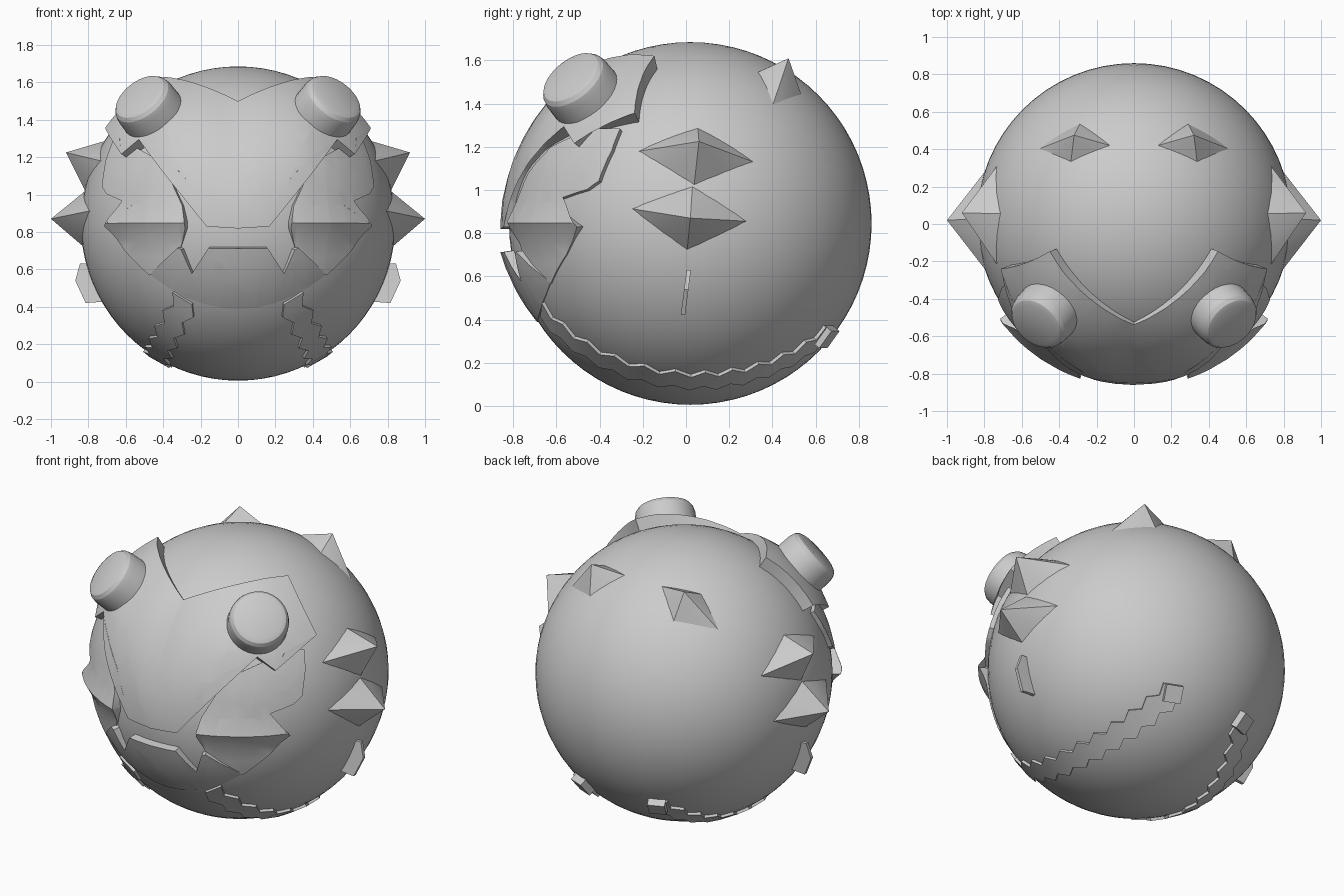
import bpy, bmesh, math
from mathutils import Vector

if "Cube" in bpy.data.objects:
    bpy.data.objects.remove(bpy.data.objects["Cube"])

R = 0.84
C = Vector((0, 0.02, 0.845))

grey = bpy.data.materials.new("plain grey")
grey.use_nodes = True
grey.diffuse_color = (0.6, 0.6, 0.6, 1)
grey.node_tree.nodes["Principled BSDF"].inputs["Base Color"].default_value = (0.6, 0.6, 0.6, 1)


def finish(name, bm, angle=30):
    bmesh.ops.recalc_face_normals(bm, faces=bm.faces)
    me = bpy.data.meshes.new(name)
    bm.to_mesh(me)
    bm.free()
    me.materials.append(grey)
    me.polygons.foreach_set("use_smooth", [True] * len(me.polygons))
    me.set_sharp_from_angle(angle=math.radians(angle))
    ob = bpy.data.objects.new(name, me)
    bpy.context.scene.collection.objects.link(ob)
    return ob


def clamp(t):
    return max(0.0, min(1.0, t))


def depth(a, b):
    return math.sqrt(max(R * R - a * a - b * b, 0.001))


# Points on the ball, found from two coordinates
def front(x, z):
    return Vector((x, C.y - depth(x, z - C.z), z))


def side(y, z):
    return Vector((-depth(y - C.y, z - C.z), y, z))


def above(x, y):
    return Vector((x, y, C.z + depth(x, y - C.y)))


def mirror(p):
    return Vector((-p.x, p.y, p.z))


def plate(name, points, height):
    """Raised curved plate on the front of the ball; height(x, z) is its thickness."""
    bm = bmesh.new()
    vs = []
    for p in points:
        d = (Vector(p) - C).normalized()
        vs.append(bm.verts.new((d.x / (1 - d.y), 0, d.z / (1 - d.y))))
    bmesh.ops.triangulate(bm, faces=[bm.faces.new(vs)])
    for axis in (Vector((1, 0, 0)), Vector((0, 0, 1))):
        for i in range(-16, 17):
            bmesh.ops.bisect_plane(bm, geom=bm.verts[:] + bm.edges[:] + bm.faces[:],
                                   plane_co=axis * (i * 0.06 + 0.001), plane_no=axis)
    rim = [e for e in bm.edges if e.is_boundary]
    outer = bm.verts[:]
    wall = bmesh.ops.extrude_edge_only(bm, edges=rim)["geom"]
    inner = {v for v in wall if isinstance(v, bmesh.types.BMVert)}
    for v in outer + list(inner):
        u, w = v.co.x, v.co.z
        s = u * u + w * w
        d = Vector((2 * u, s - 1, 2 * w)) / (1 + s)
        p = C + d * R
        v.co = C + d * (R - 0.02 if v in inner else R + height(p.x, p.z))
    return finish(name, bm)


def spike(name, base, tip):
    """Four-sided spike whose foot follows the ball."""
    bm = bmesh.new()
    ring = []
    for a, b in zip(base, base[1:] + base[:1]):
        for k in range(5):
            d = (a.lerp(b, k / 5) - C).normalized()
            ring.append(bm.verts.new(C + d * (R - 0.005)))
    apex = bm.verts.new(tip)
    for a, b in zip(ring, ring[1:] + ring[:1]):
        bm.faces.new((a, b, apex))
    return finish(name, bm, 25)


# Body
bm = bmesh.new()
bmesh.ops.create_uvsphere(bm, u_segments=64, v_segments=40, radius=R)
bmesh.ops.translate(bm, verts=bm.verts, vec=C)
finish("body", bm)

# Brow and snout plate
half = [Vector((-0.42, -0.135, 1.57)), Vector((-0.66, -0.22, 1.32)), Vector((-0.6, -0.42, 1.28)),
        front(-0.58, 1.19), front(-0.49, 1.26), front(-0.38, 1.19), front(-0.27, 1.08),
        front(-0.2, 0.95), front(-0.16, 0.83)]


def brow_height(x, z):
    t = clamp((z - 0.9) / 0.4)
    return 0.04 * (1 - t) + t * (0.02 + 0.15 * min(abs(x), 0.35))


plate("brow_and_snout", [Vector((0, -0.53, 1.49))] + half + [front(0, 0.82)]
      + [mirror(p) for p in reversed(half)], brow_height)

# Cheeks with flared whisker ridge
cheek = [Vector((-0.61, -0.45, 1.3)), Vector((-0.68, -0.31, 1.29)), Vector((-0.7, -0.34, 1.18)),
         Vector((-0.72, -0.4, 1.04)), Vector((-0.69, -0.45, 1.0)), front(-0.55, 0.94),
         Vector((-0.68, -0.48, 0.83)), front(-0.6, 0.7), front(-0.47, 0.57), front(-0.31, 0.7),
         front(-0.27, 0.82), front(-0.27, 0.855), front(-0.29, 0.94), front(-0.35, 1.07),
         front(-0.44, 1.19), front(-0.53, 1.24)]


def cheek_height(x, z):
    base = 0.008 + 0.017 * clamp((z - 0.75) / 0.1)
    return base + 0.03 * math.exp(-((z - 0.85) / 0.05) ** 2)


for label, flip in (("right", lambda p: p), ("left", mirror)):
    plate(label + "_cheek", [flip(p) for p in cheek], cheek_height)

# Lower jaw with notched lip, fading into the ball
lip = [(-0.47, 0.575), (-0.31, 0.72), (-0.29, 0.71), (-0.24, 0.585), (-0.15, 0.72)]
chin = [(x * 0.094, 0.39 + 0.82 * (x * 0.094) ** 2) for x in range(4, -5, -1)]
plate("lower_jaw", [front(x, z) for x, z in lip] + [front(-x, z) for x, z in reversed(lip)]
      + [front(x, z) for x, z in chin],
      lambda x, z: 0.004 + 0.14 * max(0, z - 0.39 - 0.82 * x * x))


def eye(name, s):
    axis = Vector((-0.515 * s, -0.544, 0.665)).normalized()
    turn = axis.to_track_quat("Z", "Y")
    bm = bmesh.new()
    rings = []
    for r, h in ((0.175, 0.84), (0.172, 0.97), (0.165, 1.0), (0.15, 1.02), (0.125, 1.03)):
        rings.append([bm.verts.new(C + turn @ Vector((r * math.cos(k * math.tau / 32),
                                                      r * math.sin(k * math.tau / 32), h)))
                      for k in range(32)])
    for a, b in zip(rings, rings[1:]):
        for k in range(32):
            bm.faces.new((a[k], a[k - 1], b[k - 1], b[k]))
    bm.faces.new(rings[-1])
    finish(name, bm, 22)


# Zigzag band running under the ball from front to back
def zigzag_band(name, flip):
    a, m, b = (Vector(v).normalized() for v in
               ((-0.28, -0.69, -0.41), (-0.43, 0, -0.72), (-0.25, 0.61, -0.51)))
    n = 11
    path = [a.slerp(m, i / n) for i in range(n)] + [m.slerp(b, i / n) for i in range(n + 1)]
    bm = bmesh.new()
    rows = []
    for i, d in enumerate(path):
        run = path[min(i + 1, 2 * n)] - path[max(i - 1, 0)]
        across = run.cross(d).normalized()
        row = []
        for off, r in ((-0.06, R - 0.02), (-0.06, R + 0.016), (0.06, R + 0.016), (0.06, R - 0.02)):
            q = (d * R + across * (off + 0.02 * (-1) ** i)).normalized() * r
            row.append(bm.verts.new(flip(C + q)))
        rows.append(row)
    for p, q in zip(rows, rows[1:]):
        for k in range(3):
            bm.faces.new((p[k], p[k + 1], q[k + 1], q[k]))
    bm.faces.new(rows[0])
    bm.faces.new(rows[-1])
    finish(name, bm)
    # Diamond stud closing the band at the back
    bm = bmesh.new()
    turn = b.to_track_quat("Z", "Y")
    bmesh.ops.create_cube(bm, size=0.1)
    for v in bm.verts:
        v.co = flip(C + b * (R - 0.01) + turn @ v.co)
    finish(name + "_stud", bm)


# Thin side fin
def fin(name, flip):
    bm = bmesh.new()
    faces = []
    for t in (-0.01, 0.01):
        faces.append([bm.verts.new(flip(Vector((x, t + 0.13 * (z - 0.53), z)))) for x, z in
                      ((-0.7, 0.63), (-0.845, 0.63), (-0.87, 0.54), (-0.815, 0.42), (-0.68, 0.43))])
        bm.faces.new(faces[-1])
    for k in range(5):
        bm.faces.new((faces[0][k], faces[0][k - 1], faces[1][k - 1], faces[1][k]))
    finish(name, bm)


# Spikes, as foot corners and tip
spikes = {
    "upper_side_spike": ([side(-0.23, 1.18), side(0.055, 1.29), side(0.32, 1.13), side(0.037, 1.02)],
                         Vector((-0.92, 0.06, 1.225))),
    "lower_side_spike": ([side(-0.26, 0.915), side(0.03, 1.02), side(0.29, 0.855), side(0.005, 0.72)],
                         Vector((-1, 0.02, 0.87))),
    "back_spike": ([above(-0.52, 0.4), above(-0.29, 0.54), above(-0.12, 0.42), above(-0.34, 0.33)],
                   Vector((-0.32, 0.475, 1.61))),
}

for label, flip, s in (("right", lambda p: p, 1), ("left", mirror, -1)):
    eye(label + "_eye", s)
    zigzag_band(label + "_zigzag_band", flip)
    fin(label + "_fin", flip)
    for name, (base, tip) in spikes.items():
        spike(label + "_" + name, [flip(p) for p in base], flip(tip))
